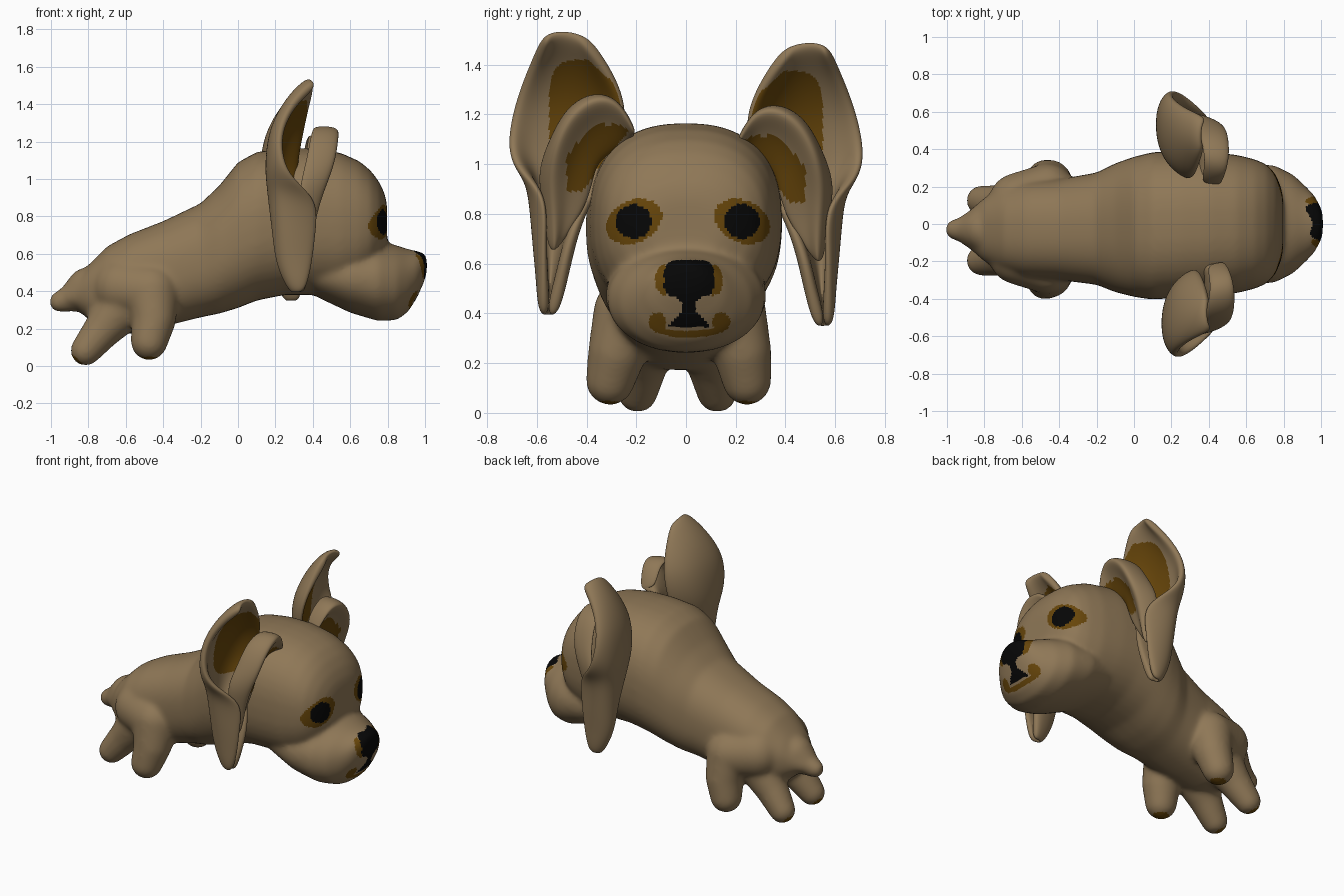
import bpy, bmesh, math
from mathutils import Vector, Matrix

def material(name, rgb):
    m = bpy.data.materials.new(name)
    m.diffuse_color = (*rgb, 1)
    return m

TAN = material("tan fur", (0.275, 0.187, 0.095))
BROWN = material("brown marking", (0.135, 0.06, 0.003))
BLACK = material("black", (0.002, 0.002, 0.002))

def loft(bm, stations, n=40, power=2.4):
    """Skin over upright rounded sections: (x, top, bottom, half width, centre y)."""
    rings = []
    for x, zt, zb, hw, cy in stations:
        ring = []
        for i in range(n):
            a = 2 * math.pi * i / n
            c, s = math.cos(a), math.sin(a)
            y = math.copysign(abs(c) ** (2 / power), c) * hw + cy
            z = math.copysign(abs(s) ** (2 / power), s) * (zt - zb) / 2 + (zt + zb) / 2
            ring.append(bm.verts.new((x, y, z)))
        rings.append(ring)
    for r, q in zip(rings, rings[1:]):
        for i in range(n):
            j = (i + 1) % n
            bm.faces.new((r[i], r[j], q[j], q[i]))
    bm.faces.new(rings[0][::-1])
    bm.faces.new(rings[-1])

def limb(bm, pts, steps=7):
    """Row of balls along a path of (x, y, z, radius)."""
    for a, b in zip(pts, pts[1:]):
        for k in range(steps + 1):
            t = k / steps
            p = [u + (v - u) * t for u, v in zip(a, b)]
            bmesh.ops.create_uvsphere(bm, u_segments=20, v_segments=12, radius=p[3],
                                      matrix=Matrix.Translation(p[:3]))

def finish(name, bm, modifiers, rule):
    """Apply modifiers, then colour the faces by a rule."""
    bmesh.ops.recalc_face_normals(bm, faces=bm.faces)
    me = bpy.data.meshes.new(name)
    bm.to_mesh(me)
    bm.free()
    ob = bpy.data.objects.new(name, me)
    bpy.context.collection.objects.link(ob)
    for kind, props in modifiers:
        m = ob.modifiers.new(kind, kind)
        for k, v in props.items():
            setattr(m, k, v)
    dg = bpy.context.evaluated_depsgraph_get()
    done = bpy.data.meshes.new_from_object(ob.evaluated_get(dg))
    ob.modifiers.clear()
    ob.data = done
    done.materials.clear()
    for m in (TAN, BROWN, BLACK):
        done.materials.append(m)
    for p in done.polygons:
        p.use_smooth = True
        p.material_index = rule(p.center, p.normal)
    return ob

# Torso and skull
bm = bmesh.new()
torso = [(-.93, .41, .32, .07), (-.87, .45, .31, .11), (-.8, .54, .25, .17), (-.7, .64, .18, .23),
         (-.58, .705, .17, .26), (-.4, .775, .21, .27), (-.2, .87, .26, .30), (-.1, .965, .28, .345),
         (0, 1.09, .31, .375), (.1, 1.145, .35, .395), (.25, 1.165, .38, .39), (.4, 1.165, .38, .385),
         (.55, 1.14, .38, .37), (.65, 1.095, .42, .345), (.71, 1.045, .47, .318),
         (.755, .985, .53, .27), (.785, .92, .6, .20), (.797, .86, .64, .14)]
loft(bm, [(*s, -.03 * min(1, max(0, (.3 - s[0]) / .6))) for s in torso])
# Muzzle
muzzle = [(.42, .62, .37, .28), (.6, .66, .285, .325), (.75, .67, .24, .315), (.85, .645, .245, .265),
          (.91, .625, .29, .21), (.96, .615, .37, .16), (.995, .605, .45, .1), (1.01, .585, .5, .06)]
loft(bm, [(*s, 0) for s in muzzle], power=2.1)
# Haunches, legs and tail
for s in (-1, 1):
    limb(bm, [(-.62, s * .14 - .025, .42, .16), (-.46, s * .20 - .025, .40, .15),
              (-.45, s * .25 - .025, .25, .12), (-.475, s * .275 - .03, .13, .1)])
    limb(bm, [(-.62, s * .12 - .035, .32, .14), (-.72, s * .14 - .035, .2, .105),
              (-.815, s * .16 - .035, .083, .083)])
limb(bm, [(-.8, -.03, .41, .12), (-.89, -.03, .365, .075), (-.955, -.03, .343, .057)])

def body_colour(c, n):
    x, y, z = c
    if x > .5:
        ey = abs(y - .008) - .218                      # eyes
        if z > .62 and (ey / .072) ** 2 + ((z - .77) / .068) ** 2 < 1:
            return 2
        if z > .66 and (ey / .112) ** 2 + ((z - .77 + .2 * ey) / .088) ** 2 < 1:
            return 1
    if x > .8:
        w = abs(y - .012)
        if .45 < z and (w / .1) ** 4 + ((z - .54) / .075) ** 4 < 1:   # nose
            return 2
        if .4 < z < .5 and w < .028 + max(0, z - .445) * 1.2:
            return 2
        if .345 < z < .41 and w < .088 - (z - .345) * .95:            # mouth
            return 2
        if w > .095 and ((w - .1) / .036) ** 2 + ((z - .535) / .062) ** 2 < 1:
            return 1
        if ((w - .128) / .036) ** 2 + ((z - .365) / .038) ** 2 < 1:
            return 1
        if w < .14 and 0 < z - .302 - 1.2 * w * w < .026:
            return 1
    for fx, fz, wy in ((-.475, .035, .275), (-.865, .025, .16)):      # paw pads
        if z < .1 and (Vector((x, abs(y + .033), z)) - Vector((fx, wy, fz))).length < .05:
            return 1
    return 0

finish("body", bm, [("REMESH", dict(mode='VOXEL', voxel_size=.011)),
                    ("SMOOTH", dict(factor=.5, iterations=34))], body_colour)

# Ears: each is a tall back flap and an arched front flap, meeting at the hanging tip
BACK = [[(.40, .40, 1.50), (.39, .44, 1.525), (.39, .49, 1.535), (.40, .54, 1.53), (.42, .57, 1.50)],
        [(.38, .32, 1.40), (.32, .38, 1.42), (.28, .47, 1.43), (.28, .56, 1.43), (.31, .615, 1.42)],
        [(.35, .24, 1.25), (.24, .31, 1.25), (.19, .45, 1.26), (.18, .60, 1.26), (.22, .685, 1.26)],
        [(.32, .25, 1.08), (.20, .35, 1.08), (.165, .48, 1.08), (.17, .65, 1.08), (.24, .72, 1.08)],
        [(.32, .30, .98), (.21, .38, .98), (.17, .49, .98), (.18, .64, .98), (.32, .68, .98)],
        [(.34, .38, .88), (.22, .42, .88), (.17, .50, .88), (.21, .65, .88), (.44, .56, .88)],
        [(.41, .47, .70), (.30, .46, .70), (.18, .51, .70), (.23, .62, .70), (.42, .57, .70)],
        [(.39, .50, .54), (.30, .50, .54), (.20, .53, .54), (.25, .59, .54), (.40, .57, .54)],
        [(.36, .54, .39), (.33, .54, .39), (.29, .55, .39), (.31, .57, .39), (.36, .57, .39)]]
FRONT = [[(.38, .21, 1.13), (.50, .20, 1.13), (.43, .21, 1.11), (.36, .22, 1.08)],
         [(.40, .29, 1.25), (.54, .27, 1.26), (.45, .27, 1.19), (.38, .27, 1.06)],
         [(.40, .37, 1.28), (.57, .36, 1.28), (.45, .35, 1.20), (.38, .33, 1.02)],
         [(.38, .47, 1.23), (.57, .46, 1.22), (.44, .43, 1.14), (.38, .36, .98)],
         [(.36, .54, 1.10), (.55, .53, 1.09), (.42, .48, 1.03), (.38, .37, .93)],
         [(.32, .60, .96), (.48, .55, .95), (.39, .50, .92), (.37, .39, .86)],
         [(.34, .56, .80), (.42, .53, .80), (.36, .50, .80), (.36, .42, .80)],
         [(.32, .55, .65), (.39, .53, .65), (.36, .53, .65), (.34, .51, .67)]]

def flap(name, rows, place, thick, levels, colour):
    bm = bmesh.new()
    grid = [[bm.verts.new(place(p)) for p in r] for r in rows]
    for r, q in zip(grid, grid[1:]):
        for i in range(len(r) - 1):
            bm.faces.new((r[i], r[i + 1], q[i + 1], q[i]))
    finish(name, bm, [("SOLIDIFY", dict(thickness=thick, offset=0)),
                      ("SUBSURF", dict(levels=levels, render_levels=levels))], colour)

for side, label, dx, dz in ((-1, "right", 0, 0), (1, "left", -.03, -.045)):
    place = lambda p: (p[0] + dx, p[1] * side, p[2] + dz)

    def hollow(target, inside):
        """Brown where a face looks into the hollow of the ear."""
        t = Vector(place(target))
        def rule(c, n):
            q = (c.x - dx, c.y * side, c.z - dz)
            return int(inside(*q) and (t - c).normalized().dot(n) > .25)
        return rule

    flap(label + "_ear_back_flap", BACK, place, .055, 4,
         hollow((.45, .52, 1.25), lambda x, y, z:
                x < .37 and ((y - .385) / .165) ** 4 + ((z - 1.2) / .22) ** 4 < 1))
    flap(label + "_ear_front_flap", FRONT, place, .045, 3,
         hollow((.58, .36, 1.02), lambda x, y, z:
                x < .47 and .89 < z < 1.16 and y < .48 and z > .9 + (.41 - y) * 1.3))
